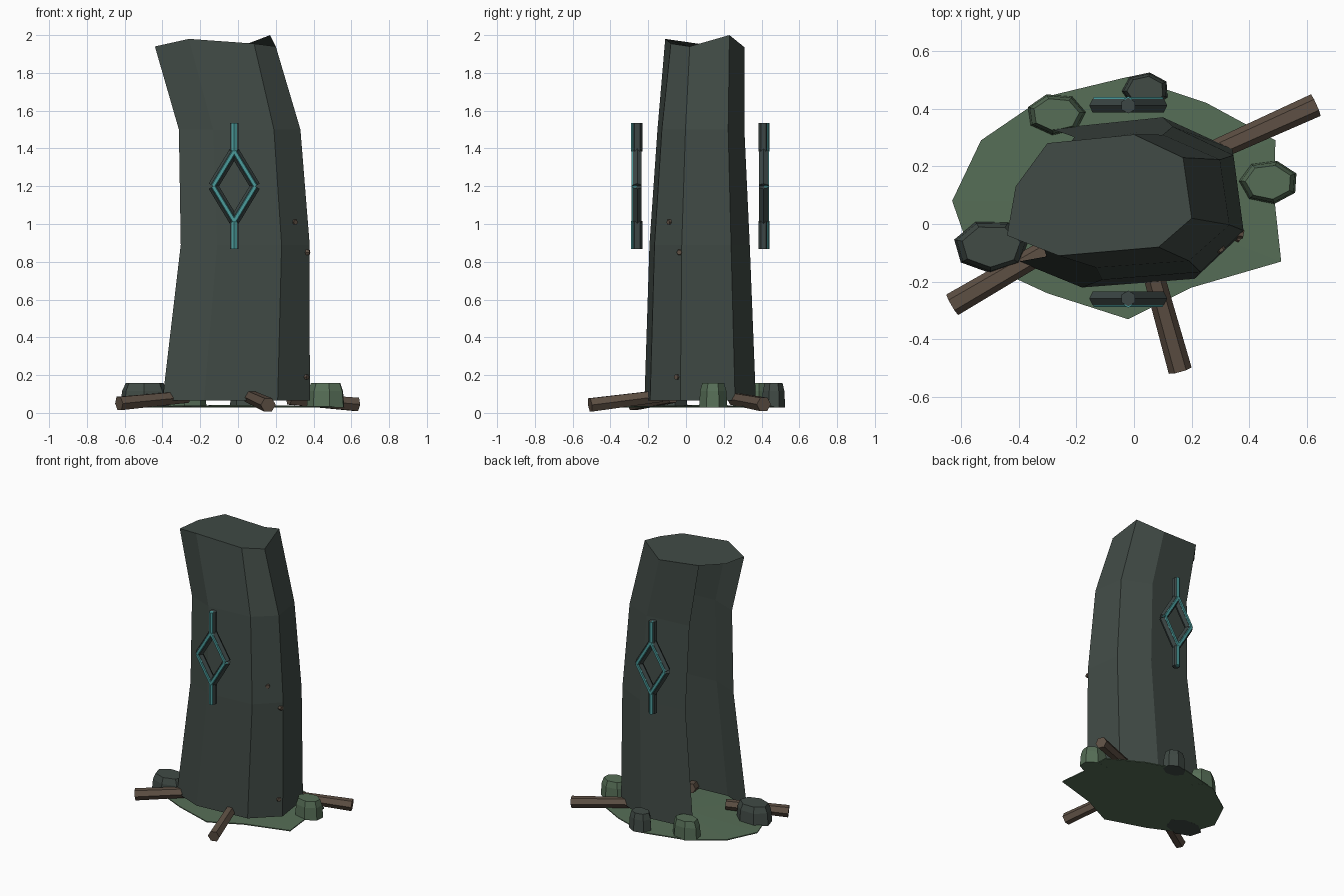
import bpy, math
from mathutils import Vector

if "Cube" in bpy.data.objects:
    bpy.data.objects.remove(bpy.data.objects["Cube"])


def material(name, rgb):
    m = bpy.data.materials.new(name)
    m.diffuse_color = (*rgb, 1)
    m.use_nodes = True
    m.node_tree.nodes["Principled BSDF"].inputs["Base Color"].default_value = m.diffuse_color
    return m


STONE = material("dark_stone", (0.052, 0.069, 0.060))
TRIM = material("carved_stone", (0.045, 0.062, 0.060))
MOSS = material("moss_green", (0.093, 0.155, 0.094))
WOOD = material("root_brown", (0.112, 0.080, 0.058))
GLOW = material("rune_teal", (0.070, 0.330, 0.330))


def make(name, verts, faces, mat):
    me = bpy.data.meshes.new(name)
    me.from_pydata([tuple(v) for v in verts], [], faces)
    me.materials.append(mat)
    me.update()
    ob = bpy.data.objects.new(name, me)
    bpy.context.collection.objects.link(ob)
    return ob


def rod_data(a, b, r0, r1, sides=6, turn=0.0):
    a, b = Vector(a), Vector(b)
    q = (b - a).to_track_quat('Z', 'Y')
    verts = []
    for p, r in ((a, r0), (b, r1)):
        for i in range(sides):
            t = 2 * math.pi * i / sides + turn
            verts.append(p + q @ Vector((r * math.cos(t), r * math.sin(t), 0)))
    faces = [(i, (i + 1) % sides, sides + (i + 1) % sides, sides + i) for i in range(sides)]
    faces += [tuple(reversed(range(sides))), tuple(range(sides, 2 * sides))]
    return verts, faces


def rods(name, segments, r0, r1, mat, turn=0.0):
    verts, faces = [], []
    for a, b in segments:
        v, f = rod_data(a, b, r0, r1, 6, turn)
        faces += [tuple(i + len(verts) for i in face) for face in f]
        verts += v
    return make(name, verts, faces, mat)


# Standing stone: eight-sided leaning loft, open at the back-left and below
base = [(-.40, -.13), (-.18, -.22), (.21, -.19), (.38, -.03),
        (.34, .26), (.10, .37), (-.29, .33), (-.38, .10)]
top = [(-.44, -.04, 1.94), (-.26, -.11, 1.98), (.085, -.08, 1.955), (.20, .02, 1.94),
       (.17, .23, 2.0), (0, .31, 1.935), (-.30, .28, 1.96), (-.41, .13, 1.945)]
levels = [(.065, 1.0, 1.0, 0, 0), (.89, .875, .90, .047, .007), (1.5, .825, .78, .017, .014)]
verts = []
for z, sx, sy, dx, dy in levels:
    verts += [(x * sx + dx, (y - .075) * sy + .075 + dy - .01 * (z > .5), z) for x, y in base]
verts += top
faces = [(8 * k + i, 8 * k + i + 1, 8 * k + i + 9, 8 * k + i + 8)
         for k in range(3) for i in range(6)]
faces.append(tuple(range(24, 32)))
make("standing_stone", verts, faces, STONE)

# Mossy ground patch: thin irregular disc
rim = [(-.02, .51), (-.31, .44), (-.53, .29), (-.63, .08), (-.56, -.12), (-.30, -.24),
       (-.02, -.33), (.20, -.22), (.51, -.13), (.485, .10), (.49, .29), (.25, .42)]
n = len(rim)
verts = [(x, y, .035) for x, y in rim] + [(x, y, .028) for x, y in rim]
verts += [(-.02, .08, .042), (-.02, .08, .03)]
faces = []
for i in range(n):
    j = (i + 1) % n
    faces += [(i, j, 2 * n), (n + j, n + i, 2 * n + 1), (j, i, n + i, n + j)]
make("moss_patch", verts, faces, MOSS)


# Small tapered rocks around the foot
def rock(name, x, y, rx, ry, turn, mat):
    verts = []
    for z, s in ((.028, 1.0), (.115, .93), (.157, .78)):
        for i in range(7):
            t = 2 * math.pi * i / 7 + turn
            verts.append((x + rx * s * math.cos(t), y + ry * s * math.sin(t), z))
    faces = [(7 * k + i, 7 * k + (i + 1) % 7, 7 * k + 7 + (i + 1) % 7, 7 * k + 7 + i)
             for k in range(2) for i in range(7)]
    faces += [tuple(reversed(range(7))), tuple(range(14, 21))]
    make(name, verts, faces, mat)


rock("rock_left", -.495, -.077, .132, .093, .2, STONE)
rock("rock_back", .04, .463, .083, .063, .5, STONE)
rock("moss_rock_back", -.27, .38, .104, .073, .1, MOSS)
rock("moss_rock_right", .467, .145, .104, .077, .4, MOSS)

# Roots
for name, a, b in (("root_front", (.055, -.13, .09), (.16, -.508, .042)),
                   ("root_left", (-.27, -.07, .085), (-.63, -.28, .050)),
                   ("root_right", (.27, .25, .075), (.63, .412, .045))):
    rods(name, [(a, b)], .036, .041, WOOD)

# Tiny bark flecks on the stone
for i, (p, d) in enumerate((((.302, -.09, 1.01), (.6, -.8, 0)), ((.374, -.035, .85), (1, -.2, 0)),
                            ((.365, -.05, .19), (.8, -.6, 0)), ((.335, .12, 1.02), (1, .1, 0)))):
    p, d = Vector(p), Vector(d).normalized()
    rods("bark_fleck_%d" % (i + 1), [(p - d * .015, p + d * .006)], .018, .014, WOOD)


# Rune emblems front and back: carved bars with a teal core facing outward
def bars(y):
    c = -.02
    up, right, down, left = (c, y, 1.385), (c + .112, y, 1.2), (c, y, 1.015), (c - .112, y, 1.2)
    return [(up, right), (right, down), (down, left), (left, up),
            ((c, y, 1.535), (c, y, 1.385)), ((c, y, 1.015), (c, y, .867))]


for side, y, out in (("front", -.258, -1), ("back", .41, 1)):
    rods("rune_frame_" + side, bars(y), .027, .027, TRIM, math.pi / 6)
    rods("rune_core_" + side, bars(y + out * .016), .016, .016, GLOW, math.pi / 6)
